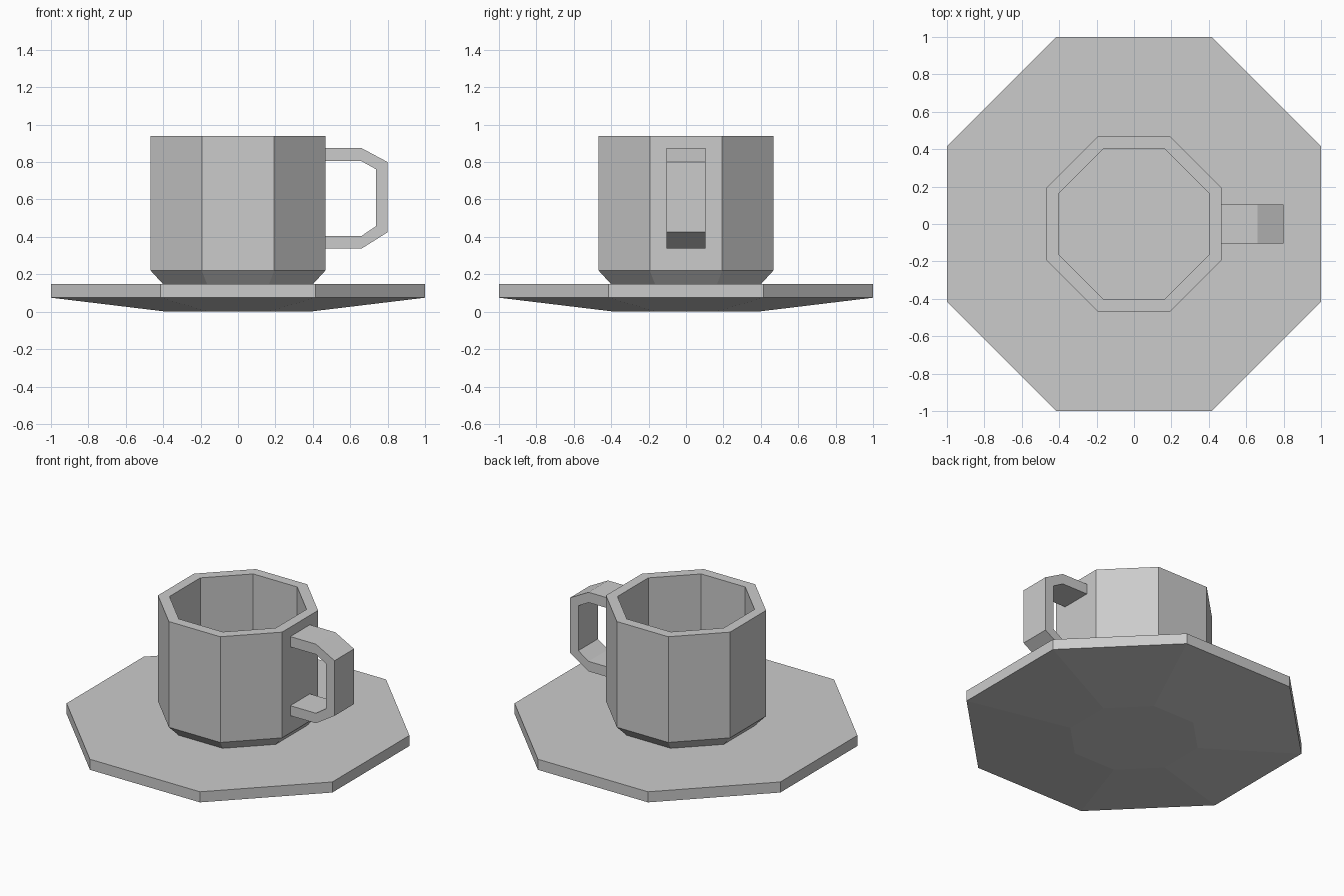
import bpy
import bmesh
from math import cos, sin, pi

if "Cube" in bpy.data.objects:
    bpy.data.objects.remove(bpy.data.objects["Cube"], do_unlink=True)

SIDES = 8

clay = bpy.data.materials.new("plain grey")
clay.use_nodes = True
clay.diffuse_color = (0.6, 0.6, 0.6, 1)
clay.node_tree.nodes["Principled BSDF"].inputs["Base Color"].default_value = (0.6, 0.6, 0.6, 1)


def finish(name, bm):
    """Turn a bmesh into a named, flat-shaded object."""
    bmesh.ops.recalc_face_normals(bm, faces=bm.faces)
    mesh = bpy.data.meshes.new(name)
    bm.to_mesh(mesh)
    bm.free()
    mesh.materials.append(clay)
    obj = bpy.data.objects.new(name, mesh)
    bpy.context.collection.objects.link(obj)
    return obj


def octagon_loft(name, profile):
    """Stack octagons of (distance to flat side, height), capping both ends."""
    bm = bmesh.new()
    rings = []
    for apothem, z in profile:
        r = apothem / cos(pi / SIDES)
        angles = [(i + 0.5) * 2 * pi / SIDES for i in range(SIDES)]
        rings.append([bm.verts.new((r * cos(a), r * sin(a), z)) for a in angles])
    for low, high in zip(rings, rings[1:]):
        for i in range(SIDES):
            j = (i + 1) % SIDES
            bm.faces.new((low[i], low[j], high[j], high[i]))
    bm.faces.new(rings[0][::-1])
    bm.faces.new(rings[-1])
    return finish(name, bm)


# Saucer: small foot flaring out to a thin upright rim with a flat top
octagon_loft("saucer", [(0.38, 0), (1.0, 0.075), (1.0, 0.147)])

# Cup: chamfered base, straight wall, rim, then down inside to the floor
octagon_loft("cup", [(0.40, 0.147), (0.467, 0.22), (0.467, 0.939),
                     (0.40, 0.939), (0.40, 0.22)])

# Handle: a bent strap between an outer and an inner outline
outer = [(0.467, 0.875), (0.66, 0.875), (0.8, 0.8),
         (0.8, 0.425), (0.66, 0.337), (0.467, 0.337)]
inner = [(0.467, 0.805), (0.66, 0.805), (0.737, 0.762),
         (0.737, 0.457), (0.66, 0.405), (0.467, 0.405)]
HALF_WIDTH = 0.105
bm = bmesh.new()
sections = []
for (xo, zo), (xi, zi) in zip(outer, inner):
    corners = [(xo, -HALF_WIDTH, zo), (xo, HALF_WIDTH, zo),
               (xi, HALF_WIDTH, zi), (xi, -HALF_WIDTH, zi)]
    sections.append([bm.verts.new(c) for c in corners])
for a, b in zip(sections, sections[1:]):
    for i in range(4):
        j = (i + 1) % 4
        bm.faces.new((a[i], a[j], b[j], b[i]))
bm.faces.new(sections[0])
bm.faces.new(sections[-1])
finish("handle", bm)
